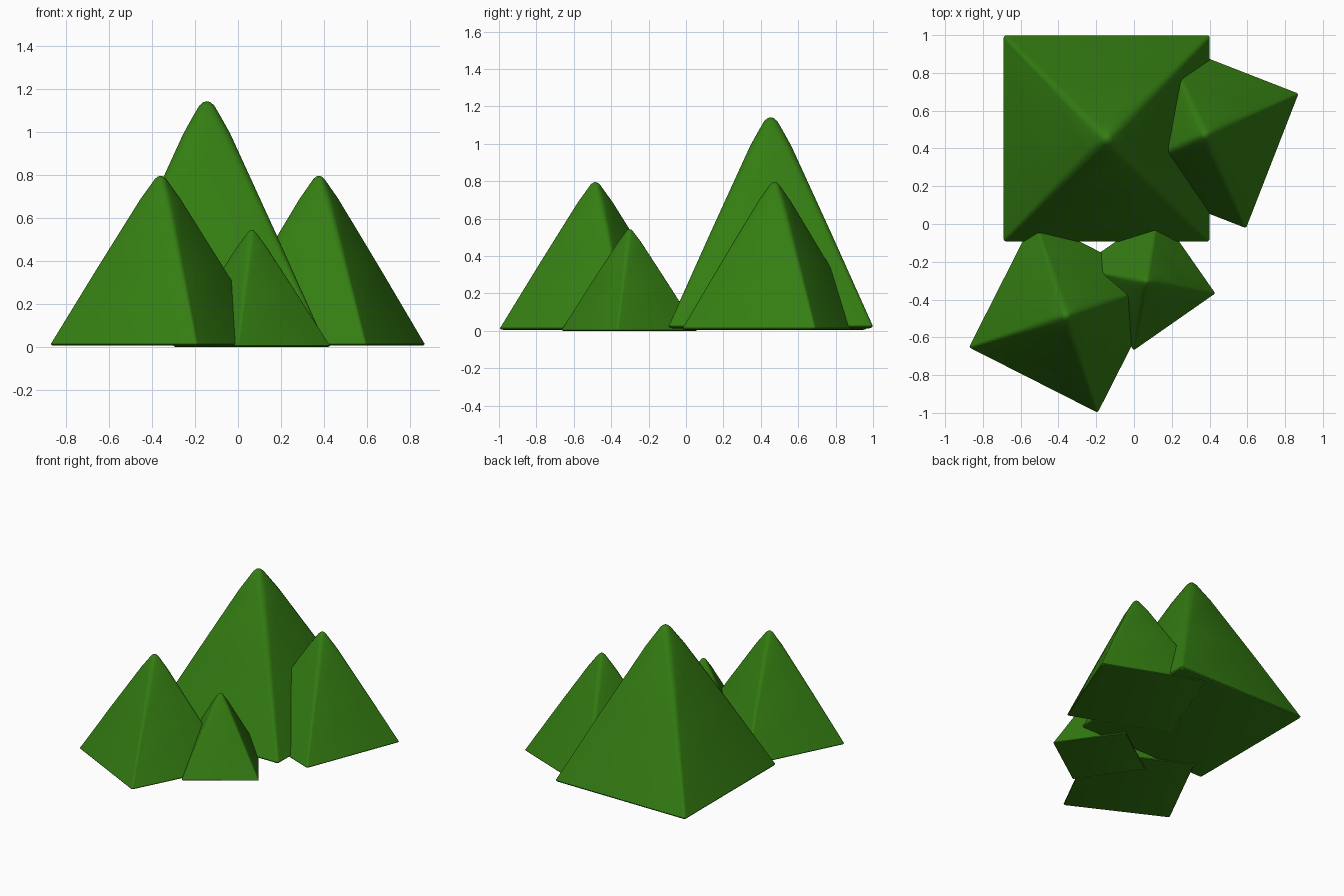
import bpy, bmesh, math
from mathutils import Matrix

if "Cube" in bpy.data.objects:
    bpy.data.objects.remove(bpy.data.objects["Cube"])

green = bpy.data.materials.new("leaf green")
green.diffuse_color = (0.034, 0.205, 0.006, 1)
green.use_nodes = True
green.node_tree.nodes["Principled BSDF"].inputs["Base Color"].default_value = green.diffuse_color

# Rounded pyramid profile: half width, height, corner radius
PROFILE = [
    (0.527, 0.000, 0.008),
    (0.541, 0.004, 0.014),
    (0.546, 0.012, 0.016),
    (0.537, 0.032, 0.018),
    (0.320, 0.516, 0.032),
    (0.110, 0.975, 0.046),
    (0.073, 1.042, 0.042),
    (0.036, 1.106, 0.030),
    (0.018, 1.123, 0.016),
]
TIP = 1.128
STEPS = 3  # segments per rounded corner


def ring(half, radius):
    """Square outline with rounded corners."""
    pts = []
    for k in range(4):
        mid = math.radians(45 + 90 * k)
        cx = math.copysign(half - radius, math.cos(mid))
        cy = math.copysign(half - radius, math.sin(mid))
        for i in range(STEPS + 1):
            a = math.radians(90 * k + 90 * i / STEPS)
            pts.append((cx + radius * math.cos(a), cy + radius * math.sin(a)))
    return pts


def pyramid(name, x, y, scale, turn):
    bm = bmesh.new()
    rings = [[bm.verts.new((px, py, z)) for px, py in ring(h, r)]
             for h, z, r in PROFILE]
    n = len(rings[0])
    for lo, hi in zip(rings, rings[1:]):
        for i in range(n):
            j = (i + 1) % n
            bm.faces.new((lo[i], lo[j], hi[j], hi[i]))
    # Flat base and pointed cap
    bm.faces.new(rings[0][::-1])
    tip = bm.verts.new((0, 0, TIP))
    for i in range(n):
        bm.faces.new((rings[-1][i], rings[-1][(i + 1) % n], tip))
    # Larger pyramids sit slightly higher
    lift = (scale - 0.48) * 0.027
    bm.transform(Matrix.Translation((x, y, lift))
                 @ Matrix.Rotation(math.radians(turn), 4, 'Z')
                 @ Matrix.Scale(scale, 4))
    mesh = bpy.data.meshes.new(name)
    bm.to_mesh(mesh)
    bm.free()
    mesh.materials.append(green)
    ob = bpy.data.objects.new(name, mesh)
    bpy.context.collection.objects.link(ob)
    bpy.ops.object.select_all(action='DESELECT')
    ob.select_set(True)
    bpy.context.view_layer.objects.active = ob
    bpy.ops.object.shade_smooth_by_angle(angle=math.radians(40))


pyramid("large_hill", -0.145, 0.453, 1.0, 0)
pyramid("left_hill", -0.36, -0.485, 0.7, -26.9)
pyramid("right_hill", 0.376, 0.473, 0.7, -21.3)
pyramid("small_hill", 0.064, -0.302, 0.482, 34.9)
